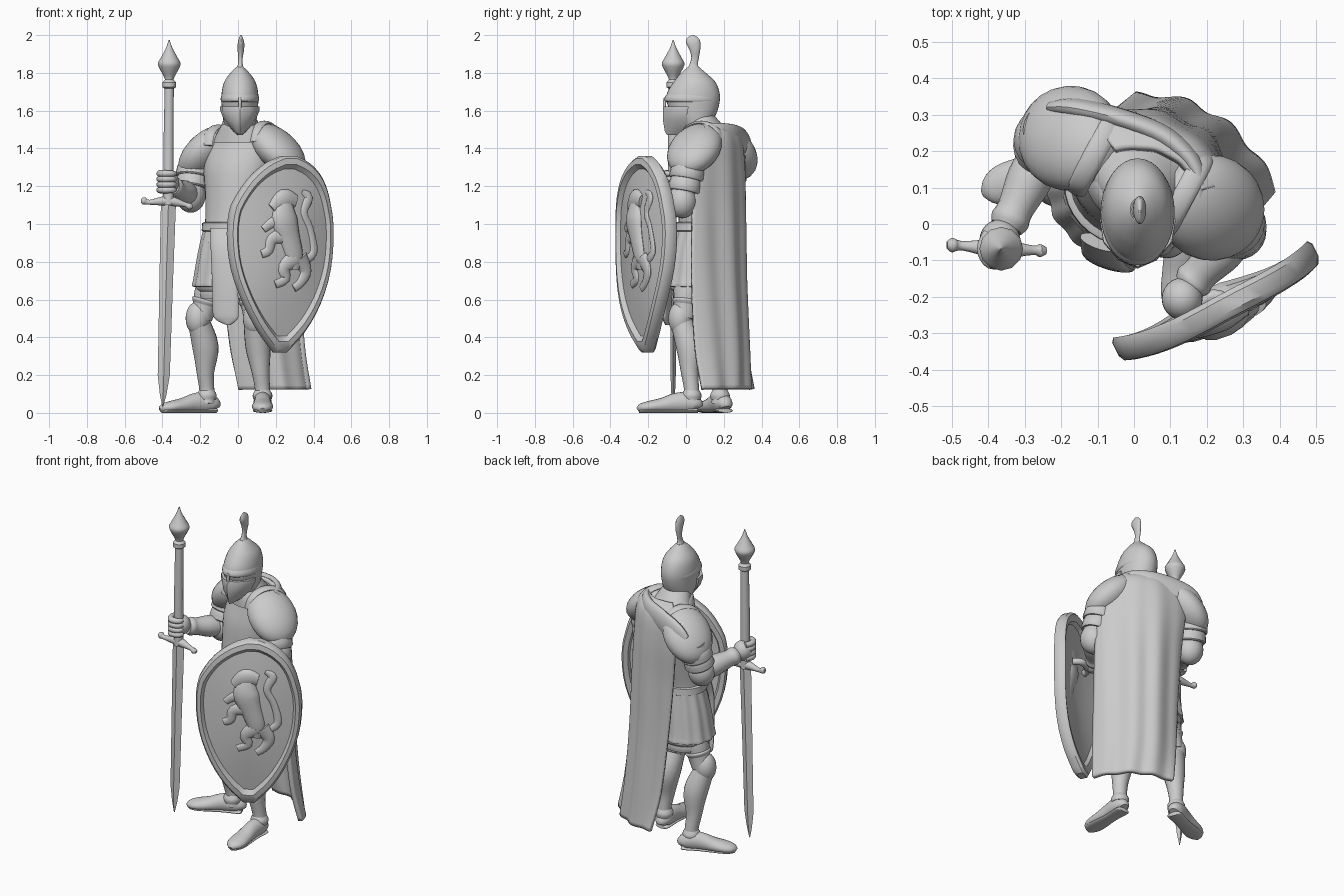
import bpy, bmesh, math
from math import sin, cos, pi
from mathutils import Vector, Matrix, Euler

YAW = -0.49                                   # torso is turned to its right
BODY = (cos(YAW), sin(YAW), 0)


def finish(name, bm):
    bmesh.ops.recalc_face_normals(bm, faces=bm.faces)
    me = bpy.data.meshes.new(name)
    bm.to_mesh(me)
    bm.free()
    ob = bpy.data.objects.new(name, me)
    bpy.context.collection.objects.link(ob)
    return ob


def loft(name, rings, closed=True, caps=True):
    bm = bmesh.new()
    rows = [[bm.verts.new(p) for p in r] for r in rings]
    n = len(rows[0])
    for a, b in zip(rows, rows[1:]):
        for i in range(n if closed else n - 1):
            j = (i + 1) % n
            bm.faces.new((a[i], a[j], b[j], b[i]))
    if caps:
        bm.faces.new(rows[0])
        bm.faces.new(rows[-1])
    return finish(name, bm)


def spline(pts, steps):
    """Catmull-Rom through tuples of any length"""
    if steps < 2:
        return [list(p) for p in pts]
    out = []
    for i in range(len(pts) - 1):
        p0, p1, p2, p3 = pts[max(i - 1, 0)], pts[i], pts[i + 1], pts[min(i + 2, len(pts) - 1)]
        for s in range(steps):
            t = s / steps
            out.append([.5 * (2 * b + (c - a) * t + (2 * a - 5 * b + 4 * c - d) * t * t
                        + (3 * b - a - 3 * c + d) * t ** 3) for a, b, c, d in zip(p0, p1, p2, p3)])
    return out + [list(pts[-1])]


def stack(name, pts, side=(1, 0, 0), flat=False, n=20, steps=4, wave=(0, 0)):
    """Elliptical rings (x, y, z, ra, rb) along a path; ra lies along side"""
    pts = spline([p if len(p) == 5 else (*p, p[3]) for p in pts], steps)
    c = [Vector(p[:3]) for p in pts]
    rings = []
    for i, p in enumerate(pts):
        t = Vector((0, 0, 1)) if flat else (c[min(i + 1, len(c) - 1)] - c[max(i - 1, 0)]).normalized()
        s = Vector(side)
        a = (s - t * s.dot(t)).normalized()
        b = t.cross(a)
        ra, rb = max(p[3], .002), max(p[4], .002)
        ring = []
        for k in range(n):
            th = 2 * pi * k / n
            w = 1 + wave[1] * cos(wave[0] * th)
            ring.append(c[i] + a * ra * cos(th) * w + b * rb * sin(th) * w)
        rings.append(ring)
    return loft(name, rings)


def ball(name, loc, scale, rot=(0, 0, 0)):
    bm = bmesh.new()
    bmesh.ops.create_uvsphere(bm, u_segments=24, v_segments=14, radius=1)
    m = Matrix.Translation(loc) @ Euler(rot).to_matrix().to_4x4() @ Matrix.Diagonal((*scale, 1))
    bmesh.ops.transform(bm, matrix=m, verts=bm.verts)
    return finish(name, bm)


# torso, gorget, belt and pleated skirt
stack("torso", [(-.04, .08, .9, .16, .14), (-.03, .09, 1.0, .15, .125), (-.01, .11, 1.15, .17, .14),
                (0, .125, 1.3, .19, .145), (.02, .135, 1.43, .185, .125), (.015, .11, 1.5, .12, .1),
                (.01, .06, 1.6, .065, .07)], BODY, True, 32)
stack("gorget", [(.02, .11, 1.43, .16, .13), (.02, .1, 1.48, .135, .12), (.01, .08, 1.52, .1, .095),
                 (.01, .07, 1.53, .08, .08)], BODY, True, 32)
stack("belt", [(-.03, .085, .96, .158, .135), (-.03, .085, .965, .168, .142),
               (-.03, .085, 1.005, .165, .14), (-.03, .085, 1.01, .155, .13)], BODY, True, 32, 1)
stack("skirt", [(-.03, .09, .98, .155, .13), (-.035, .08, .85, .18, .15), (-.04, .075, .71, .2, .165),
                (-.04, .075, .67, .205, .17), (-.04, .08, .67, .17, .14)], BODY, True, 96, 3, (14, .022))
for k in range(2):
    z = .665 - .035 * k
    stack("mail_hem", [(-.04, .08, z + .03, .17, .14), (-.04, .08, z, .19 - .015 * k, .155 - .012 * k),
                       (-.04, .08, z - .025, .17, .14)], BODY, True, 32)
stack("tabard", [(-.09, -.05, .98, .06, .02), (-.085, -.09, .86, .062, .02), (-.07, -.105, .68, .07, .02),
                 (-.065, -.1, .53, .072, .02), (-.06, -.1, .49, .055, .015), (-.05, -.1, .465, .01, .01)],
      (cos(-.3), sin(-.3), 0), True)

# helmet with visor, brow and crest
stack("helmet", [(.01, .06, 1.5, .075, .065), (.01, .05, 1.55, .088, .095), (.01, .04, 1.61, .095, .13),
                 (.01, .038, 1.68, .098, .142), (.01, .045, 1.75, .084, .112), (.01, .04, 1.8, .05, .065),
                 (.01, .04, 1.83, .02, .03)], flat=True, n=32)
stack("brow_band", [(.01, .036, 1.645, .095, .135), (.01, .032, 1.652, .101, .145),
                    (.01, .032, 1.67, .101, .145), (.01, .036, 1.69, .095, .135)], flat=True, n=32, steps=2)
rings = []
for z, w, f in [(1.47, .012, -.1), (1.49, .035, -.112), (1.55, .083, -.122), (1.6, .104, -.122), (1.622, .104, -.118)]:
    back = f + .4 * w + .09
    rings.append([(.01 + x * w, y, z) for x, y in
                  [(-1, back), (-.9, f + .07), (-.5, f + .022), (0, f), (.5, f + .022), (.9, f + .07), (1, back)]])
loft("visor", rings)
stack("nasal_bar", [(.01, -.11, 1.67, .007), (.01, -.114, 1.64, .008), (.01, -.113, 1.6, .007)])
stack("crest", [(.01, .04, 1.8, .035, .045), (.012, .04, 1.84, .014, .024), (.013, .048, 1.88, .012, .02),
                (.015, .047, 1.92, .017, .028), (.016, .038, 1.96, .017, .038), (.016, .036, 1.985, .01, .03),
                (.016, .035, 2.0, .003, .005)], flat=True)

# shoulders and arms
ARMS = {
    "right": dict(pad=(-.175, .235, 1.375), tilt=-.8, sh=(-.225, .255, 1.35), el=(-.25, .2, 1.15), wr=(-.35, -.01, 1.2)),
    "left": dict(pad=(.21, .045, 1.395), tilt=.72, sh=(.25, .025, 1.36), el=(.285, -.02, 1.12), wr=(.15, -.17, 1.08)),
}
for side, a in ARMS.items():
    sh, el, wr, pad = (Vector(a[k]) for k in ("sh", "el", "wr", "pad"))
    ball(side + "_pauldron", pad, (.18, .145, .095), (0, a["tilt"], YAW))
    out = Vector(BODY) * math.copysign(1, a["tilt"])
    inner = pad - out * .08 + Vector((0, 0, .04))
    stack(side + "_pauldron_rim", [(*(inner + Vector((BODY[1], -BODY[0], 0)) * (-.12 * cos(t)) +
          Vector((0, 0, .1)) * sin(t)), .03, .012) for t in (0, .5, 1, 1.57, 2.1, 2.6, 3.14)], out, n=12)
    for k in range(2):
        p = sh.lerp(el, .2 + .28 * k)
        q = sh.lerp(el, .52 + .28 * k)
        r = .094 - .006 * k
        stack(side + "_arm_plate", [(*p, r - .015), (*p.lerp(q, .15), r - .005), (*p.lerp(q, .9), r), (*q, r - .012)], steps=2)
    stack(side + "_upper_arm", [(*sh, .08), (*sh.lerp(el, .5), .078), (*el, .066)])
    ball(side + "_elbow_guard", el, (.078, .078, .09))
    stack(side + "_forearm", [(*el, .055), (*el.lerp(wr, .35), .063), (*el.lerp(wr, .75), .05),
                              (*el.lerp(wr, .9), .054), (*wr, .045)], (0, 0, 1))
    ball(side + "_hand", wr + Vector((-.018, -.035, .02)), (.056, .058, .06))

# cape: three guide points per row (right edge, middle, left edge) with folds
rows = spline([(-.05, .2, .09, .19, .18, .09, 1.52), (-.12, .28, .11, .25, .25, .1, 1.46),
               (-.13, .29, .125, .267, .295, .05, 1.3), (-.11, .275, .14, .272, .31, .03, 1.05),
               (-.08, .28, .16, .275, .32, .03, .7), (-.045, .305, .19, .285, .345, .05, .35),
               (0, .345, .225, .285, .38, .09, .125)], 6)
rings = []
for ax, ay, mx, my, bx, by, z in rows:
    ring = []
    for k in range(49):
        t = k / 48
        wa, wm, wb = (1 - t) * (1 - 2 * t), 4 * t * (1 - t), t * (2 * t - 1)
        d = .008 * sin(t * 21 + 1.4 * (1.5 - z)) * min(1, (1.6 - z) * 1.5)
        ring.append((ax * wa + mx * wm + bx * wb + d * .5, ay * wa + my * wm + by * wb + d * .85, z))
    rings.append(ring)
cape = loft("cape", rings, False, False)
mod = cape.modifiers.new("thickness", "SOLIDIFY")
mod.thickness = .025
mod.offset = 0
stack("cape_collar", [(-.21, .32, 1.37, .05, .02), (-.15, .315, 1.41, .07, .03), (-.03, .285, 1.445, .07, .03),
                      (.09, .235, 1.47, .06, .03), (.17, .15, 1.485, .05, .025), (.17, .05, 1.49, .03, .022),
                      (.12, -.01, 1.46, .02, .015)], (0, 0, 1))

# legs: armour plates, knee caps and pointed boots
LEGS = {
    "right": ((-.11, .12, .8), (-.195, .12, .5), (-.165, .18, .12), (-.145, .2, 0), (-.41, .085, 0)),
    "left": ((.05, .03, .8), (.09, -.01, .5), (.13, .03, .12), (.13, .035, 0), (.13, -.255, 0)),
}
for side, leg in LEGS.items():
    hip, knee, ankle, heel, toe = map(Vector, leg)
    fwd = (toe - heel).normalized()
    across = Vector((-fwd.y, fwd.x, 0))
    stack(side + "_thigh", [(*hip, .07), (*hip.lerp(knee, .5), .075), (*hip.lerp(knee, .8), .064), (*knee, .058)], across)
    stack(side + "_thigh_cuff", [(*hip.lerp(knee, .66), .066), (*hip.lerp(knee, .7), .076), (*hip.lerp(knee, .78), .062)], across)
    ball(side + "_knee_cap", knee + fwd * .02, (.064, .064, .09))
    calf = knee.lerp(ankle, .4) - fwd * .012
    stack(side + "_greave", [(*(knee + fwd * .01 - Vector((0, 0, .03))), .06), (*calf, .066, .07),
                             (*knee.lerp(ankle, .75), .047), (*ankle, .04),
                             (*(ankle - Vector((0, 0, .07))), .046)], across)
    stack(side + "_ankle_cuff", [(*ankle, .04), (*(ankle - Vector((0, 0, .025))), .052),
                                 (*(ankle - Vector((0, 0, .05))), .048)], across)
    L = (toe - heel).length
    stack(side + "_boot", [(*(heel + fwd * d * L + Vector((0, 0, h))), w, h) for d, w, h in
          [(-.1, .025, .025), (-.06, .042, .042), (.1, .048, .055), (.32, .046, .052), (.55, .052, .04),
           (.78, .056, .032), (.93, .042, .025), (1, .015, .014)]], across)
    stack(side + "_sole", [(*(heel + fwd * d * L + Vector((0, 0, .012))), w, .012) for d, w in
          [(-.1, .03), (-.04, .046), (.3, .042), (.75, .052), (.93, .036), (.98, .012)]], across)

# sword with long grip and pointed pommel
SX, SY = -.368, -.068
def on_sword(name, prof, n=16, steps=1):
    return stack(name, [(SX + p[0], SY, *p[1:]) for p in prof], flat=True, n=n, steps=steps)
on_sword("sword_blade", [(-.03, .035, .003, .003), (-.028, .1, .018, .01), (-.025, .2, .032, .014),
                         (-.012, .7, .036, .016), (0, 1.12, .04, .018)], 4)
on_sword("sword_grip", [(0, 1.1, .028), (0, 1.4, .027), (.004, 1.72, .024)])
on_sword("sword_collar", [(.004, 1.715, .022), (.004, 1.725, .036), (.004, 1.75, .036), (.004, 1.765, .022)])
on_sword("sword_pommel", [(.004, 1.76, .022), (.004, 1.78, .028), (.004, 1.82, .05), (.004, 1.85, .06),
                          (.004, 1.88, .045), (.004, 1.93, .018), (.004, 1.975, .002)], 12, 3)
stack("sword_guard", [(SX - .145, SY + .01, 1.125, .01), (SX - .13, SY + .01, 1.122, .02), (SX - .1, SY + .008, 1.115, .013),
                      (SX, SY, 1.122, .027), (SX + .09, SY - .004, 1.102, .013), (SX + .11, SY - .005, 1.094, .018),
                      (SX + .127, SY - .005, 1.09, .01)], (0, 1, 0), n=12)
for k in range(4):
    z = 1.18 + .029 * k
    stack("gripping_finger", [(SX - .03, SY + .045, z, .016), (SX - .046, SY, z, .018), (SX - .025, SY - .038, z, .018),
                              (SX + .02, SY - .034, z, .016), (SX + .034, SY - .01, z, .012)], (0, 0, 1), n=10)

# kite shield, bowed across and along its height
U, N = Vector((.894, .447, 0)), Vector((.447, -.894, 0))
def on_shield(u, z, d):
    dz = z - .92
    bow = (.065 - .19 * dz * dz) * max(0, 1 - (u / .31) ** 2)
    p = Vector((.224, -.206, 0)) + U * u + N * (bow + d)
    p.z = z
    return p

half = spline([(.04, 1.36), (.13, 1.32), (.22, 1.235), (.285, 1.1), (.305, .95), (.285, .76), (.22, .58),
               (.13, .43), (.03, .32)], 3)
outline = [(w + .03 * max(0, z - 1.1) / .26, z) for w, z in half] + \
          [(-w - .003 + .04 * max(0, z - 1.1) / .26, z) for w, z in reversed(half)]
def shield_ring(s, d):
    return [on_shield(u * s, .9 + (z - .9) * s, d) for u, z in outline]
loft("shield", [shield_ring(s, d) for s, d in
     [(.02, -.015), (.5, -.015), (.85, -.015), (.88, -.034), (.97, -.036), (1, -.02), (1, .02), (.97, .034),
      (.9, .034), (.85, .008), (.6, .008), (.3, .008), (.02, .008)]])
stack("shield_arm_strap", [(*on_shield(u, 1.07, d), .02) for u, d in [(-.12, -.02), (-.09, -.06), (0, -.07), (.03, -.02)]], (0, 0, 1), n=10)

# raised rampant beast on the shield face: (u, z, radius) strokes
STROKES = {
    "body": [(.0, 1.12, .04), (-.01, 1.03, .075), (.02, .93, .06), (.05, .83, .05), (.05, .76, .03)],
    "head": [(.06, 1.12, .035), (-.01, 1.13, .055), (-.08, 1.08, .03)],
    "upper_foreleg": [(.0, 1.0, .045), (-.07, 1.01, .03), (-.13, .97, .02)],
    "lower_foreleg": [(.0, .94, .045), (-.08, .92, .032), (-.1, .86, .026), (-.14, .84, .022)],
    "near_hindleg": [(.05, .82, .05), (-.01, .77, .036), (.0, .71, .026), (-.06, .68, .022)],
    "far_hindleg": [(.08, .82, .05), (.12, .75, .036), (.09, .69, .026), (.05, .66, .022)],
    "tail": [(.1, .8, .02), (.17, .85, .024), (.15, .97, .02), (.11, 1.06, .022), (.14, 1.14, .028), (.1, 1.17, .012)],
}
for part, path in STROKES.items():
    stack("shield_relief_" + part, [(*on_shield(u, z, .006), r * .5, r) for u, z, r in path], N, n=12)

# smooth shading with crisp plate edges
bpy.ops.object.select_all(action='SELECT')
bpy.context.view_layer.objects.active = cape
bpy.ops.object.shade_smooth_by_angle(angle=math.radians(40))
